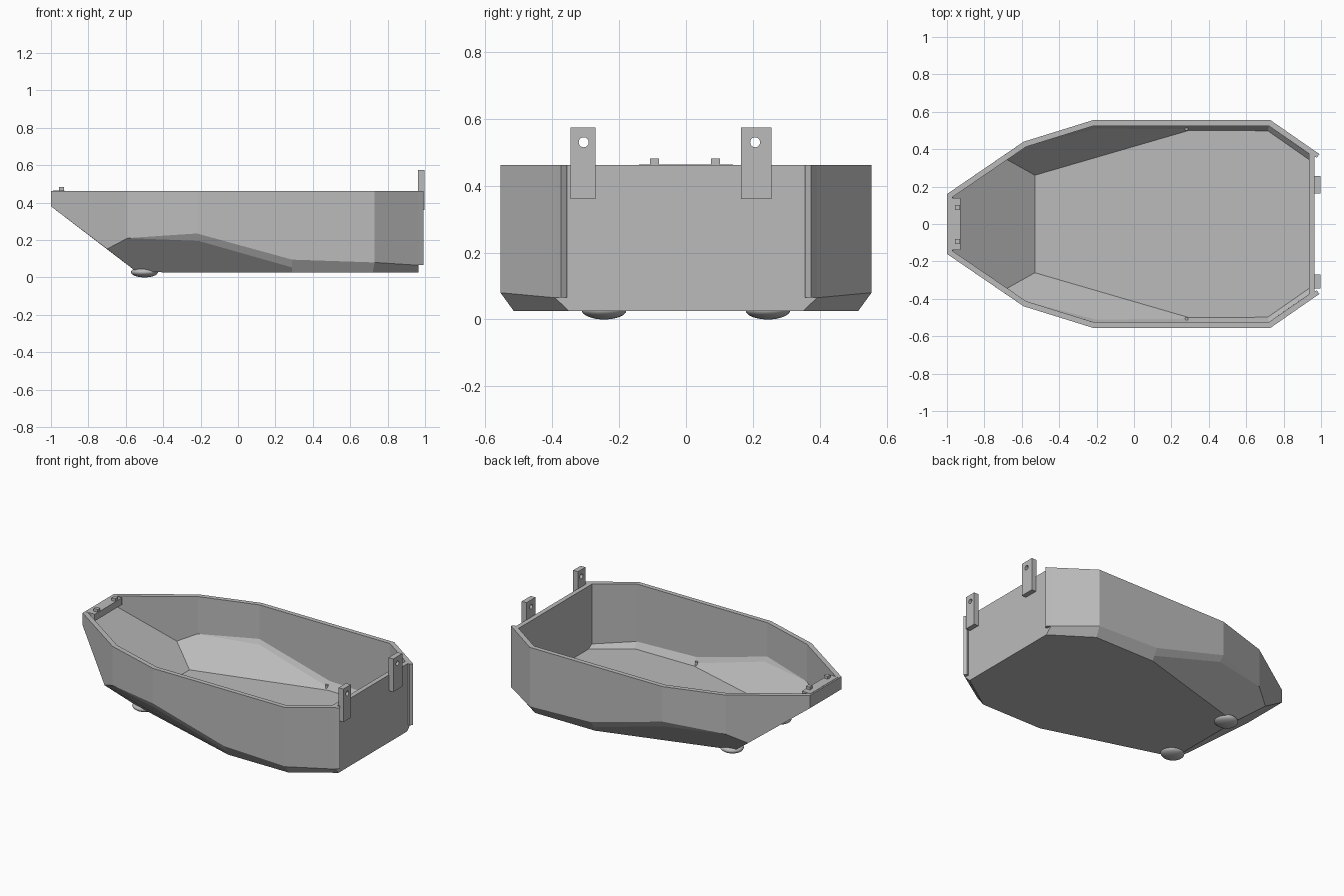
import bpy, bmesh, math
from mathutils import Vector, Matrix

cube = bpy.data.objects.get("Cube")
if cube:
    bpy.data.objects.remove(cube, do_unlink=True)

grey = bpy.data.materials.new("plain grey")
grey.use_nodes = True
grey.diffuse_color = (0.5, 0.5, 0.5, 1)
grey.node_tree.nodes["Principled BSDF"].inputs["Base Color"].default_value = (0.5, 0.5, 0.5, 1)


def finish(name, bm):
    bmesh.ops.recalc_face_normals(bm, faces=bm.faces)
    mesh = bpy.data.meshes.new(name)
    bm.to_mesh(mesh)
    bm.free()
    mesh.materials.append(grey)
    obj = bpy.data.objects.new(name, mesh)
    bpy.context.collection.objects.link(obj)
    return obj


def box(name, low, high):
    low, high = Vector(low), Vector(high)
    bm = bmesh.new()
    bmesh.ops.create_cube(bm, size=1, matrix=Matrix.Translation((low + high) / 2)
                          @ Matrix.Diagonal((*(high - low), 1)))
    return finish(name, bm)


def prism(name, outline, z0, z1):
    bm = bmesh.new()
    face = bm.faces.new([bm.verts.new((x, y, z0)) for x, y in outline])
    new = bmesh.ops.extrude_face_region(bm, geom=[face])["geom"]
    bmesh.ops.translate(bm, vec=(0, 0, z1 - z0),
                        verts=[v for v in new if isinstance(v, bmesh.types.BMVert)])
    return finish(name, bm)


# Hull shell: rim (r), lower wall edge (w), chine strip (s) and bottom (b) corners
TOP = 0.462
corners = {
    "r1": (-1, .16, TOP), "r2": (-.59, .44, TOP), "r3": (-.22, .555, TOP),
    "r4": (.73, .555, TOP), "r5": (.965, .392, TOP),
    "w1": (-1, .16, .38), "w2": (-.7, .365, .152), "w3": (-.59, .44, .21),
    "w4": (-.22, .555, .235), "w5": (.29, .555, .095), "w6": (.73, .555, .08),
    "w7": (.965, .392, .065),
    "s4": (-.21, .535, .195), "s5": (.29, .531, .053),
    "b1": (-.54, .27, .028), "b5": (.29, .515, .025), "b6": (.72, .515, .025),
    "b7": (.965, .35, .025),
}
side_faces = ["r1 r2 w3 w2 w1", "r2 r3 w4 w3", "r3 r4 w6 w5 w4", "r4 r5 w7 w6",
              "w3 w4 s4", "w4 w5 s5 s4", "w2 w3 s4 s5 b5 b1",
              "w5 w6 b6 b5 s5", "w6 w7 b7 b6"]
middle_faces = ["r1 w1", "w1 w2 b1", "b1 b5 b6 b7", "r5 w7 b7"]

bm = bmesh.new()
left = {k: bm.verts.new(p) for k, p in corners.items()}
right = {k: bm.verts.new((x, -y, z)) for k, (x, y, z) in corners.items()}
for keys in side_faces:
    bm.faces.new([left[k] for k in keys.split()])
    bm.faces.new([right[k] for k in reversed(keys.split())])
for keys in middle_faces:
    keys = keys.split()
    bm.faces.new([left[k] for k in keys] + [right[k] for k in reversed(keys)])
hull = finish("hull", bm)
# Turn the open shell so its normals point outward
if max(hull.data.polygons, key=lambda p: p.area).normal.z > 0:
    hull.data.flip_normals()
wall = hull.modifiers.new("wall thickness", "SOLIDIFY")
wall.thickness = 0.03
wall.offset = -1
wall.use_even_offset = True

# Bow deck with two small pegs
box("bow_deck", (-.99, -.14, .42), (-.928, .14, TOP + .002))
for name, y in (("right_peg", -.094), ("left_peg", .088)):
    box(name, (-.958, y - .013, .45), (-.93, y + .013, .482))

# Stern wall tips, skids and floor pins on both sides
for name, s in (("right", -1), ("left", 1)):
    prism(name + "_stern_tip", [(.96, s * .395), (.992, s * .374), (.978, s * .356),
                                (.96, s * .36)], .065, TOP)
    bm = bmesh.new()
    bmesh.ops.create_uvsphere(bm, u_segments=32, v_segments=16, radius=1,
                              matrix=Matrix.Translation((-.5, s * .245, .028))
                              @ Matrix.Diagonal((.072, .067, .028, 1)))
    skid = finish(name + "_skid", bm)
    for p in skid.data.polygons:
        p.use_smooth = True
    bm = bmesh.new()
    bmesh.ops.create_cone(bm, segments=12, radius1=.009, radius2=.009, depth=.03,
                          cap_ends=True, matrix=Matrix.Translation((.28, s * .508, .07)))
    finish(name + "_floor_pin", bm)


# Stern tabs: upright plates with a round hole
def tab(name, y0, y1, hole_y):
    bm = bmesh.new()
    x = .963
    rect = [(y0, .36), (y1, .36), (y1, .574), (y0, .574)]
    ring = [(hole_y + .015 * math.cos(a * math.tau / 20),
             .53 + .015 * math.sin(a * math.tau / 20)) for a in range(20)]
    edges = []
    for loop in (rect, ring):
        vs = [bm.verts.new((x, y, z)) for y, z in loop]
        edges += [bm.edges.new((vs[i - 1], vs[i])) for i in range(len(vs))]
    bmesh.ops.triangle_fill(bm, edges=edges, use_beauty=True)
    new = bmesh.ops.extrude_face_region(bm, geom=bm.faces[:])["geom"]
    bmesh.ops.translate(bm, vec=(.034, 0, 0),
                        verts=[v for v in new if isinstance(v, bmesh.types.BMVert)])
    finish(name, bm)


tab("right_stern_tab", -.346, -.27, -.306)
tab("left_stern_tab", .164, .256, .207)
